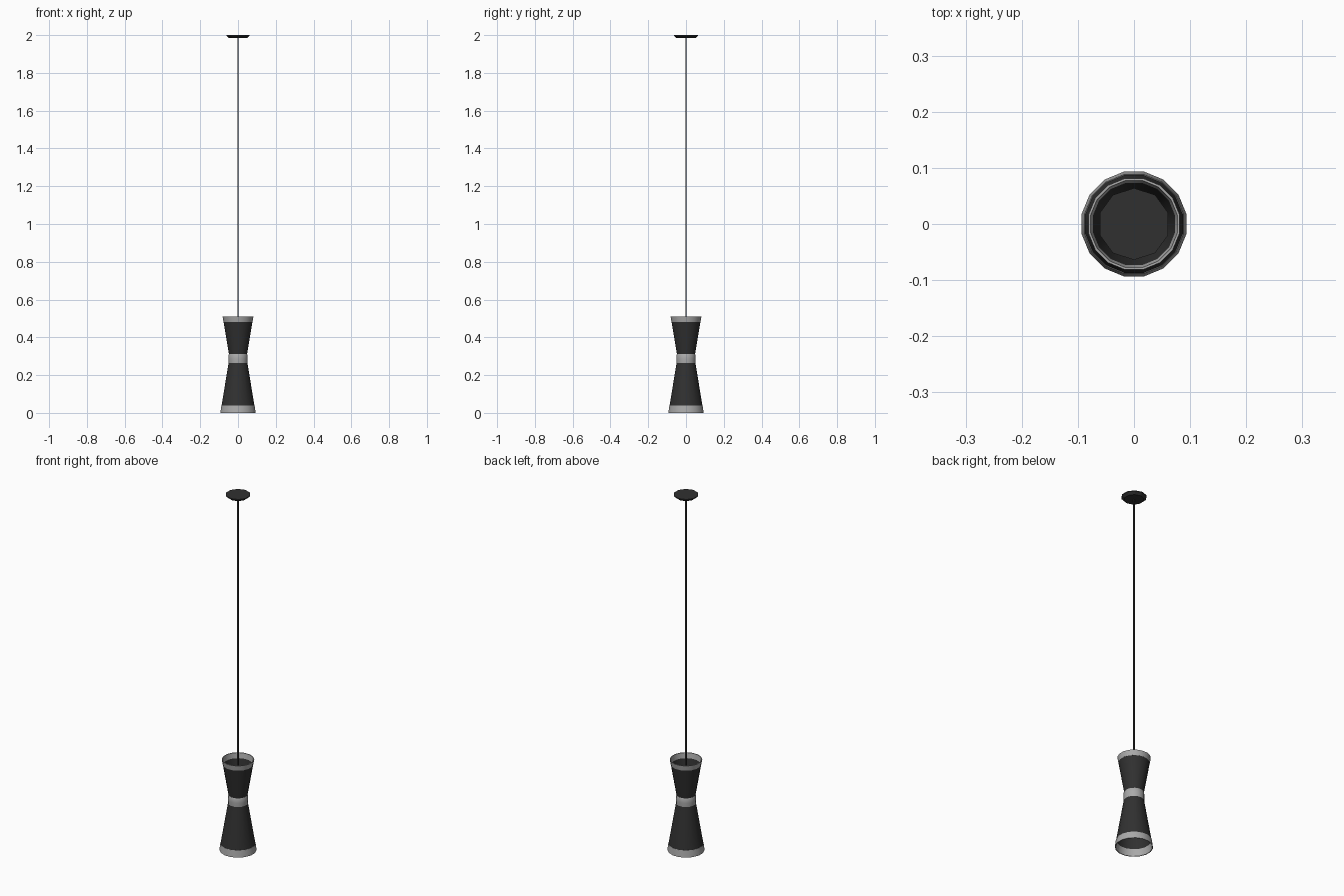
import bpy, bmesh, math

if "Cube" in bpy.data.objects:
    bpy.data.objects.remove(bpy.data.objects["Cube"])


def material(name, v):
    m = bpy.data.materials.new(name)
    m.diffuse_color = (v, v, v, 1)
    m.use_nodes = True
    m.node_tree.nodes["Principled BSDF"].inputs["Base Color"].default_value = m.diffuse_color
    return m


black = material("matte_black", 0.03)
silver = material("satin_silver", 0.40)


def lathe(name, profile, sides, mat, closed=True, sy=1.0, smooth=True):
    """Spin a (radius, z) profile round z; open profiles get end caps."""
    bm = bmesh.new()
    rings = []
    for r, z in profile:
        rings.append([bm.verts.new((r * math.cos(2 * math.pi * (i + 0.5) / sides),
                                    sy * r * math.sin(2 * math.pi * (i + 0.5) / sides), z))
                      for i in range(sides)])
    pairs = list(zip(rings, rings[1:]))
    if closed:
        pairs.append((rings[-1], rings[0]))
    for a, b in pairs:
        for i in range(sides):
            j = (i + 1) % sides
            bm.faces.new((a[i], a[j], b[j], b[i]))
    if not closed:
        bm.faces.new(rings[0][::-1])
        bm.faces.new(rings[-1])
    bmesh.ops.recalc_face_normals(bm, faces=bm.faces)
    me = bpy.data.meshes.new(name)
    bm.to_mesh(me)
    bm.free()
    me.materials.append(mat)
    ob = bpy.data.objects.new(name, me)
    bpy.context.collection.objects.link(ob)
    if smooth:
        bpy.ops.object.select_all(action='DESELECT')
        ob.select_set(True)
        bpy.context.view_layer.objects.active = ob
        bpy.ops.object.shade_smooth_by_angle(angle=math.radians(30))
    return ob


def shell(name, r0, z0, r1, z1, mat, t):
    """Thin-walled open cone between two heights."""
    return lathe(name, [(r0, z0), (r1, z1), (r1 - t, z1), (r0 - t, z0)], 16, mat)


# Hourglass shade: two open cones with silver rims
shell("lower_shade", 0.089, 0.036, 0.050, 0.27, black, 0.002)
shell("upper_shade", 0.047, 0.30, 0.078, 0.483, black, 0.002)
shell("lower_rim", 0.095, 0.0, 0.090, 0.038, silver, 0.004)
shell("upper_rim", 0.078, 0.481, 0.083, 0.51, silver, 0.004)

# Rounded waist band
lathe("waist_band", [(0.047, 0.258), (0.051, 0.264), (0.052, 0.286), (0.051, 0.308),
                     (0.047, 0.315), (0.045, 0.315), (0.045, 0.258)], 16, silver)

# Plate inside the waist that holds the cord
lathe("waist_plate", [(0.047, 0.284), (0.047, 0.290)], 16, black, closed=False)

# Cord and ceiling canopy
lathe("cord", [(0.005, 0.288), (0.005, 1.99)], 4, black, closed=False, sy=0.7, smooth=False)
lathe("ceiling_canopy", [(0.050, 1.984), (0.064, 1.996), (0.064, 2.0)], 10, black,
      closed=False, smooth=False)
